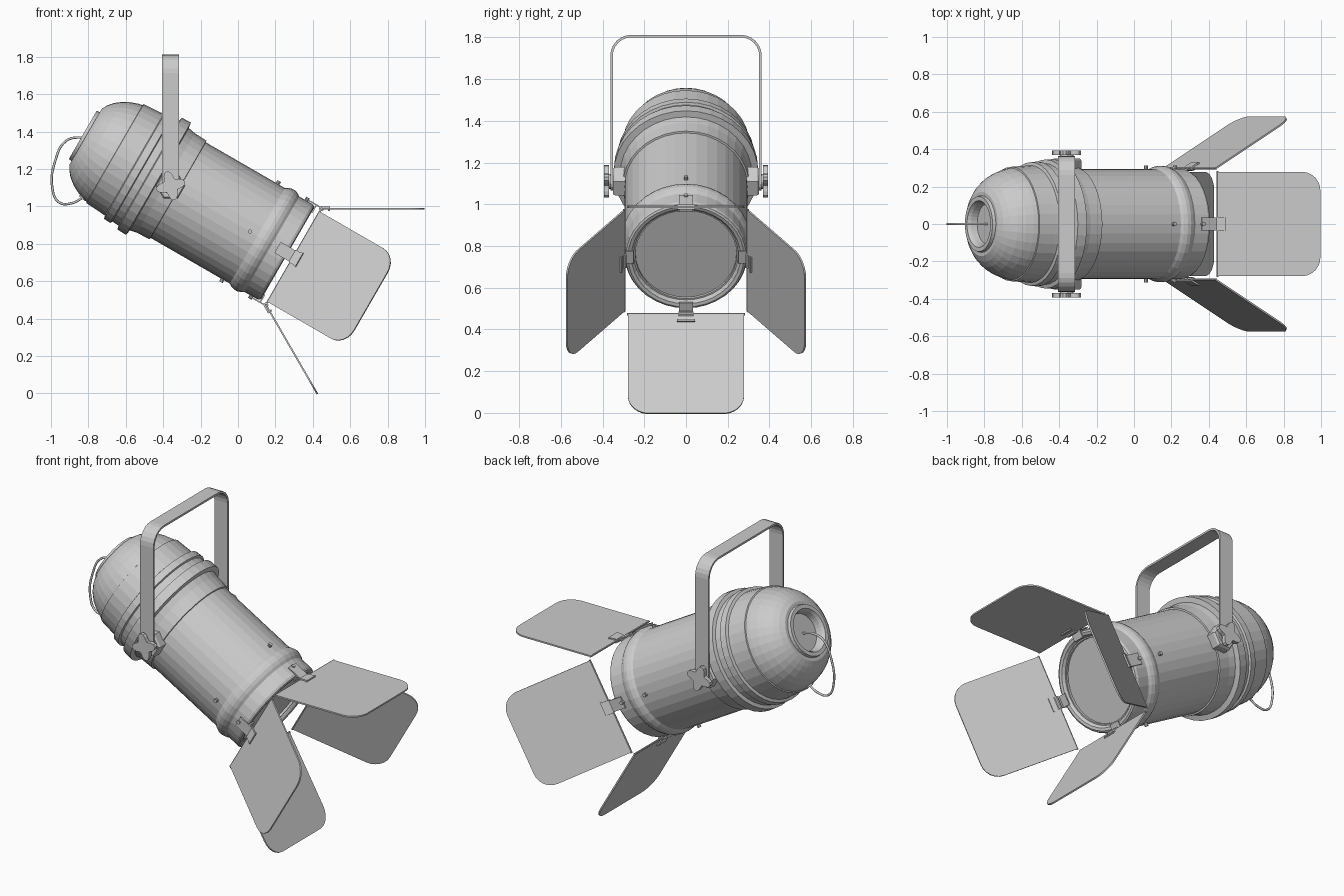
import bpy, bmesh, math
from mathutils import Matrix, Vector

if "Cube" in bpy.data.objects:
    bpy.data.objects.remove(bpy.data.objects["Cube"])

# Lamp frame: local X runs along the barrel (tilted 30 degrees down), origin at the yoke pivot
M = Matrix.Translation((-0.36, 0, 1.11)) @ Matrix.Rotation(math.radians(30), 4, 'Y')
I = Matrix.Identity(4)


def T(x, y, z):
    return Matrix.Translation((x, y, z))


def R(deg, axis):
    return Matrix.Rotation(math.radians(deg), 4, axis)


def finish(name, bm, mat):
    bmesh.ops.remove_doubles(bm, verts=bm.verts, dist=1e-6)
    bmesh.ops.recalc_face_normals(bm, faces=bm.faces)
    me = bpy.data.meshes.new(name)
    bm.to_mesh(me)
    bm.free()
    ob = bpy.data.objects.new(name, me)
    ob.matrix_world = mat
    bpy.context.collection.objects.link(ob)
    return ob


def lathe(name, profile, mat, n=36):
    """Spin (x, radius) points around local X."""
    bm = bmesh.new()
    vs = [bm.verts.new((x, 0, r)) for x, r in profile]
    es = [bm.edges.new(p) for p in zip(vs, vs[1:])]
    bmesh.ops.spin(bm, geom=vs + es, cent=(0, 0, 0), axis=(1, 0, 0),
                   angle=2 * math.pi, steps=n, use_merge=True)
    return finish(name, bm, mat)


def prism(name, outline, h, mat):
    """Extrude an XY outline by h, centred on local z = 0."""
    bm = bmesh.new()
    f = bm.faces.new([bm.verts.new((x, y, -h / 2)) for x, y in outline])
    g = bmesh.ops.extrude_face_region(bm, geom=[f])['geom']
    bmesh.ops.translate(bm, vec=(0, 0, h), verts=[v for v in g if isinstance(v, bmesh.types.BMVert)])
    return finish(name, bm, mat)


def rect(x0, x1, w):
    return [(x0, -w), (x1, -w), (x1, w), (x0, w)]


def arc(cx, cy, r, a0, a1, n=6):
    return [(cx + r * math.cos(math.radians(a0 + (a1 - a0) * i / n)),
             cy + r * math.sin(math.radians(a0 + (a1 - a0) * i / n))) for i in range(n + 1)]


def rod(name, x0, x1, r, mat, n=10):
    return lathe(name, [(x0, 0), (x0, r), (x1, r), (x1, 0)], mat, n)


# Rear housing: recessed end cap, dome and clamp rings
lathe("rear_housing", [
    (-0.49, 0), (-0.49, 0.108), (-0.525, 0.115), (-0.543, 0.125), (-0.543, 0.148), (-0.525, 0.152),
    (-0.525, 0.172), (-0.508, 0.203), (-0.485, 0.230), (-0.45, 0.258), (-0.41, 0.279),
    (-0.37, 0.293), (-0.345, 0.299), (-0.343, 0.306), (-0.25, 0.312), (-0.225, 0.314),
    (-0.22, 0.331), (-0.18, 0.334), (-0.175, 0.322), (-0.135, 0.324), (-0.13, 0.345),
    (-0.075, 0.347), (-0.07, 0.316), (-0.03, 0.308), (0.045, 0.304), (0.047, 0.294)], M)

# Barrel with raised bead and rolled front lip
lathe("barrel", [
    (0.045, 0.295), (0.535, 0.295), (0.55, 0.304), (0.57, 0.311), (0.59, 0.311),
    (0.61, 0.304), (0.625, 0.294), (0.705, 0.294), (0.718, 0.288), (0.723, 0.278),
    (0.72, 0.262), (0.708, 0.252), (0.695, 0.248), (0.685, 0.248)], M)
lathe("lens", [(0.69, 0), (0.69, 0.242), (0.703, 0.243), (0.703, 0.252), (0.68, 0.254)], M)

# Four barn doors with hinges, clips and screws around the barrel
L, c, w = 0.55, 0.10, 0.279
door = [(0, -w)] + arc(L - c, -w + c, c, -90, 0) + arc(L - c, w - c, c, 0, 90) + [(0, w)]
for k, side in enumerate(("top", "left", "bottom", "right")):
    Q = M @ R(90 * k, 'X')
    H = Q @ T(0.76, 0, 0.297) @ R(-30, 'Y')
    prism(side + "_barn_door", door, 0.009, H)
    rod(side + "_door_edge", -w - 0.004, w + 0.004, 0.006, H @ R(90, 'Z'), 8)
    prism(side + "_clip_strap", rect(0.66, 0.755, 0.034), 0.007, Q @ T(0, 0, 0.301))
    prism(side + "_clip_lip", rect(-0.028, 0.024, 0.034), 0.007, Q @ T(0.726, 0, 0.276) @ R(90, 'Y'))
    prism(side + "_hinge_plate", rect(0.0, 0.045, 0.038), 0.008, H @ T(0, 0, 0.009))
    prism(side + "_hinge_stop", rect(0.034, 0.045, 0.042), 0.024, H)
    rod(side + "_hinge_pin", -0.036, 0.036, 0.013, H @ R(90, 'Z'))
    for i, s in enumerate((0.49, 0.668)):
        rod(f"{side}_screw_{i}", 0.285, 0.312, 0.011, Q @ T(s, 0, 0) @ R(-90, 'Y'))

# Yoke: a flat strap bent into an upside-down U
def strap_path(y, z, r):
    half = arc(y - r, z - r, r, 0, 90, 6)
    return [(y, 1.10)] + half + [(-a, b) for a, b in half[::-1]] + [(-y, 1.10)]

outer, inner = strap_path(0.363, 1.812, 0.10), strap_path(0.351, 1.80, 0.088)
bm = bmesh.new()
rows = [[bm.verts.new((x, y, z)) for y, z in path]
        for x, path in ((-0.405, outer), (-0.315, outer), (-0.315, inner), (-0.405, inner))]
for a, b in zip(rows, rows[1:] + rows[:1]):
    for i in range(len(a) - 1):
        bm.faces.new((a[i], a[i + 1], b[i + 1], b[i]))
finish("yoke", bm, I)

# Pivot blocks, rounded strap ends and four-lobed knobs on both sides
knob = []
for i in range(32):
    a = 2 * math.pi * i / 32
    r = 0.061 + 0.019 * math.cos(4 * a)
    knob.append((r * math.cos(a), r * math.sin(a)))
for name, sg in (("front", -1), ("back", 1)):
    A = T(-0.36, 0, 1.11) @ R(90 * sg, 'Z')
    lathe(name + "_pivot_block", [(0.27, 0), (0.27, 0.078), (0.34, 0.078), (0.351, 0.07), (0.351, 0)],
          A @ R(30, 'X'), 6)
    rod(name + "_yoke_end", 0.351, 0.363, 0.045, A, 20)
    rod(name + "_knob_hub", 0.36, 0.392, 0.036, A, 16)
    prism(name + "_knob", knob, 0.024, T(-0.36, sg * 0.382, 1.11) @ R(90, 'X') @ R(15, 'Z'))

# Power cable looping from the cable gland into the rear recess
G = T(-0.80, 0, 1.075) @ R(-35 + 165, 'Y')
G = T(-0.805, 0, 1.075) @ Vector((-0.65, 0, -0.76)).to_track_quat('X', 'Z').to_matrix().to_4x4()
rod("cable_gland", -0.02, 0.045, 0.021, G, 12)
rod("cable_gland_nut", 0.0, 0.018, 0.027, G, 6)
cu = bpy.data.curves.new("power_cable", 'CURVE')
cu.dimensions = '3D'
cu.bevel_depth = 0.0065
cu.bevel_resolution = 2
cu.resolution_u = 6
sp = cu.splines.new('BEZIER')
pts = [(-0.825, 1.05), (-0.885, 1.018), (-0.955, 1.02), (-0.993, 1.10), (-0.975, 1.25),
       (-0.925, 1.345), (-0.86, 1.368), (-0.78, 1.35)]
sp.bezier_points.add(len(pts) - 1)
for bp, (x, z) in zip(sp.bezier_points, pts):
    bp.co = (x, 0, z)
    bp.handle_left_type = bp.handle_right_type = 'AUTO'
bpy.context.collection.objects.link(bpy.data.objects.new("power_cable", cu))
